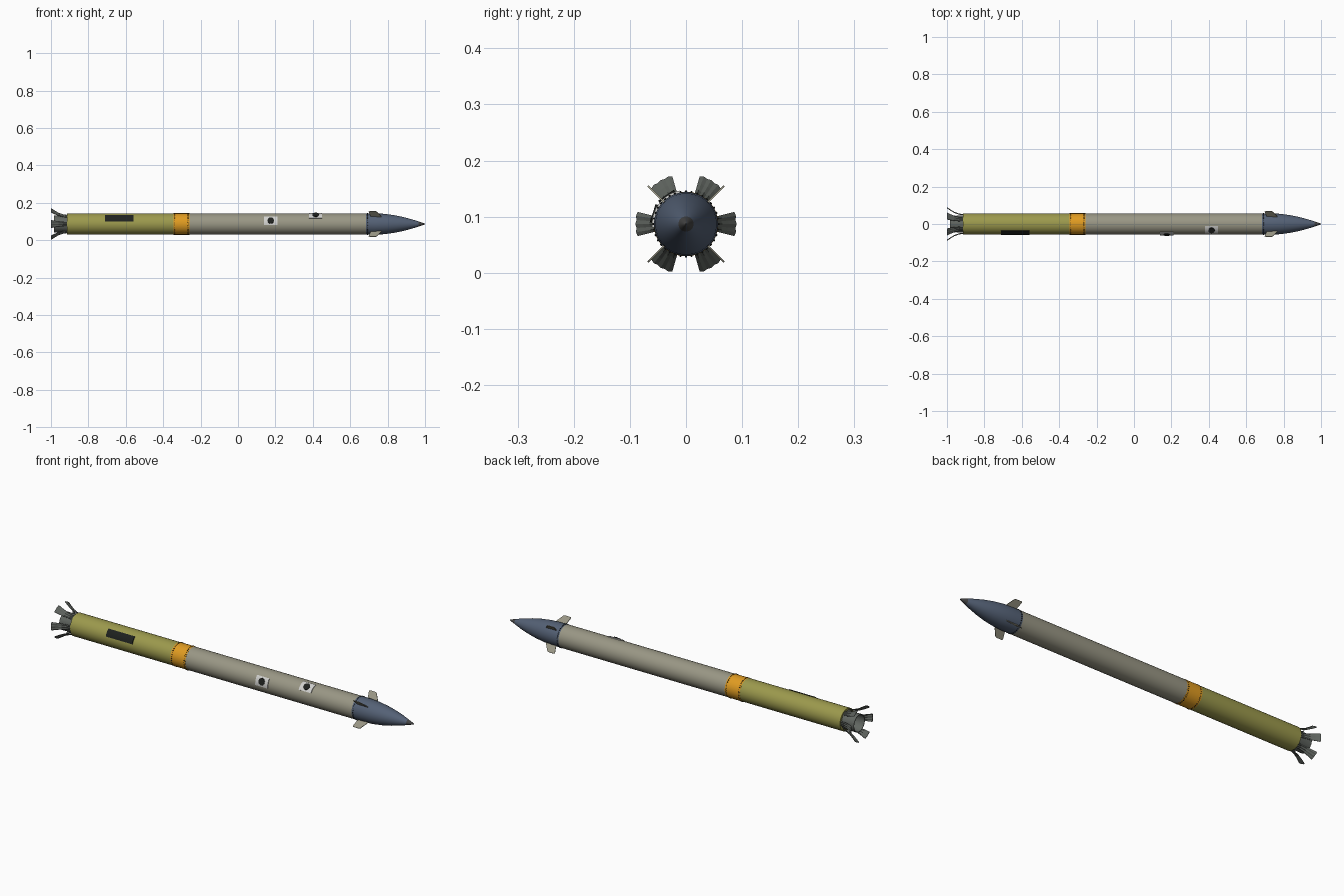
import bpy, bmesh
from math import sin, cos, pi, radians
from mathutils import Matrix, Vector

cube = bpy.data.objects.get("Cube")
if cube:
    bpy.data.objects.remove(cube)

ZC, R = 0.087, 0.057   # axis height and tube radius


def material(name, srgb):
    lin = [((c + 0.055) / 1.055) ** 2.4 for c in srgb] + [1]
    m = bpy.data.materials.new(name)
    m.use_nodes = True
    m.diffuse_color = lin
    m.node_tree.nodes["Principled BSDF"].inputs["Base Color"].default_value = lin
    return m


olive = material("olive", (0.61, 0.60, 0.30))
orange = material("orange", (0.88, 0.61, 0.13))
stone = material("stone grey", (0.60, 0.59, 0.52))
slate = material("slate blue", (0.33, 0.38, 0.46))
tip_grey = material("tip grey", (0.27, 0.27, 0.27))
steel = material("dark steel", (0.38, 0.40, 0.38))
black = material("black", (0.12, 0.13, 0.12))
white = material("off white", (0.82, 0.82, 0.81))


def point(x, r, a):
    """Point at distance r from the axis; angle a runs from the front upward."""
    return Vector((x, -r * cos(a), ZC + r * sin(a)))


def finish(name, bm, mat, smooth=40):
    bmesh.ops.recalc_face_normals(bm, faces=bm.faces)
    me = bpy.data.meshes.new(name)
    bm.to_mesh(me)
    bm.free()
    me.materials.append(mat)
    ob = bpy.data.objects.new(name, me)
    bpy.context.collection.objects.link(ob)
    if smooth:
        bpy.ops.object.select_all(action='DESELECT')
        ob.select_set(True)
        bpy.context.view_layer.objects.active = ob
        bpy.ops.object.shade_smooth_by_angle(angle=radians(smooth))
    return ob


def revolve(name, profile, mat, n=48):
    """Turn a list of (x, radius) around the long axis and cap the ends."""
    bm = bmesh.new()
    rings = [[bm.verts.new(point(x, r, 2 * pi * i / n)) for i in range(n)]
             for x, r in profile]
    for a, b in zip(rings, rings[1:]):
        for i in range(n):
            j = (i + 1) % n
            bm.faces.new((a[i], a[j], b[j], b[i]))
    bm.faces.new(rings[0])
    bm.faces.new(rings[-1])
    return finish(name, bm, mat)


def curved_plate(name, path, centre, half, cols, thick, mat, wave=0.0):
    """Sheet wrapped round the axis, following a path of (x, radius)."""
    bm = bmesh.new()
    layers = []
    for t in (0, thick):
        layers.append([[bm.verts.new(point(x, r - t + wave * (i % 2),
                        centre + half * (2 * i / cols - 1)))
                        for i in range(cols + 1)] for x, r in path])
    top, low = layers
    for g in layers:
        for a, b in zip(g, g[1:]):
            for i in range(cols):
                bm.faces.new((a[i], a[i + 1], b[i + 1], b[i]))
    for k in (0, -1):
        for i in range(cols):
            bm.faces.new((top[k][i], top[k][i + 1], low[k][i + 1], low[k][i]))
        for j in range(len(path) - 1):
            bm.faces.new((top[j][k], top[j + 1][k], low[j + 1][k], low[j][k]))
    return finish(name, bm, mat, 0 if wave else 30)


def radial(x, r, a):
    """Frame whose z axis points straight out from the tube."""
    out = point(0, 1, a) - point(0, 0, a)
    return Matrix.Translation(point(x, r, a)) @ out.to_track_quat('Z', 'X').to_matrix().to_4x4()


# Tube sections and nose
revolve("rear_tube", [(-0.915, R), (-0.345, R)], olive)
revolve("orange_band", [(-0.345, R + 0.0005), (-0.26, R + 0.0005)], orange)
revolve("front_tube", [(-0.26, R), (0.685, R)], stone)
revolve("nose_cone", [(0.685, R), (0.73, R), (0.78, 0.0545), (0.83, 0.048),
                      (0.88, 0.038), (0.93, 0.025), (0.965, 0.0135)], slate)
revolve("nose_tip", [(0.965, 0.0135), (0.985, 0.007), (0.997, 0.003), (1.0, 0.0008)], tip_grey)

# Open exhaust nozzle
revolve("nozzle", [(-0.92, 0.03), (-0.91, 0.046), (-0.95, 0.044), (-0.985, 0.045),
                   (-0.985, 0.042), (-0.95, 0.041), (-0.925, 0.03)], steel)

# Rings of bolts at the joints
for n, x in enumerate((-0.338, -0.267, 0.692)):
    bm = bmesh.new()
    for i in range(36):
        bmesh.ops.create_cone(bm, cap_ends=True, segments=6, radius1=0.0026, radius2=0.002,
                              depth=0.003, matrix=radial(x, R + 0.0008, 2 * pi * i / 36))
    finish(f"bolt_ring_{n + 1}", bm, black, 0)

# Six flared tail petals
flare = [(-0.91, 0.05), (-0.935, 0.054), (-0.96, 0.063), (-0.98, 0.075), (-1.0, 0.0885)]
for i in range(6):
    curved_plate(f"tail_petal_{i + 1}", flare, i * pi / 3, radians(14), 6, 0.0025, steel, 0.0018)

# Four swept fins on the nose, set diagonally
outline = [(0.71, 0.05), (0.708, 0.062), (0.699, 0.092), (0.703, 0.096),
           (0.735, 0.096), (0.742, 0.092), (0.765, 0.06), (0.768, 0.05)]
for i in range(4):
    a = pi / 4 + i * pi / 2
    side = (point(0, 1, a + pi / 2) - point(0, 0, 0)) * 0.0015
    bm = bmesh.new()
    sides = [[bm.verts.new(point(x, r, a) + side * s) for x, r in outline] for s in (-1, 1)]
    for s in sides:
        bm.faces.new(s)
    for k in range(len(outline)):
        j = (k + 1) % len(outline)
        bm.faces.new((sides[0][k], sides[0][j], sides[1][j], sides[1][k]))
    finish(f"nose_fin_{i + 1}", bm, stone, 0)

# Dark panel and the two round ports on pale plates
curved_plate("dark_panel", [(-0.71, 0.0605), (-0.56, 0.0605)], radians(33), radians(19), 8, 0.005, black)
for n, (x, deg) in enumerate(((0.175, 18), (0.415, 55))):
    a = radians(deg)
    curved_plate(f"port_plate_{n + 1}", [(x - 0.035, 0.0605), (x + 0.035, 0.0605)],
                 a, radians(24), 8, 0.005, white)
    bm = bmesh.new()
    bmesh.ops.create_cone(bm, cap_ends=True, segments=24, radius1=0.017, radius2=0.017,
                          depth=0.006, matrix=radial(x, 0.0595, a))
    finish(f"port_disc_{n + 1}", bm, black)
